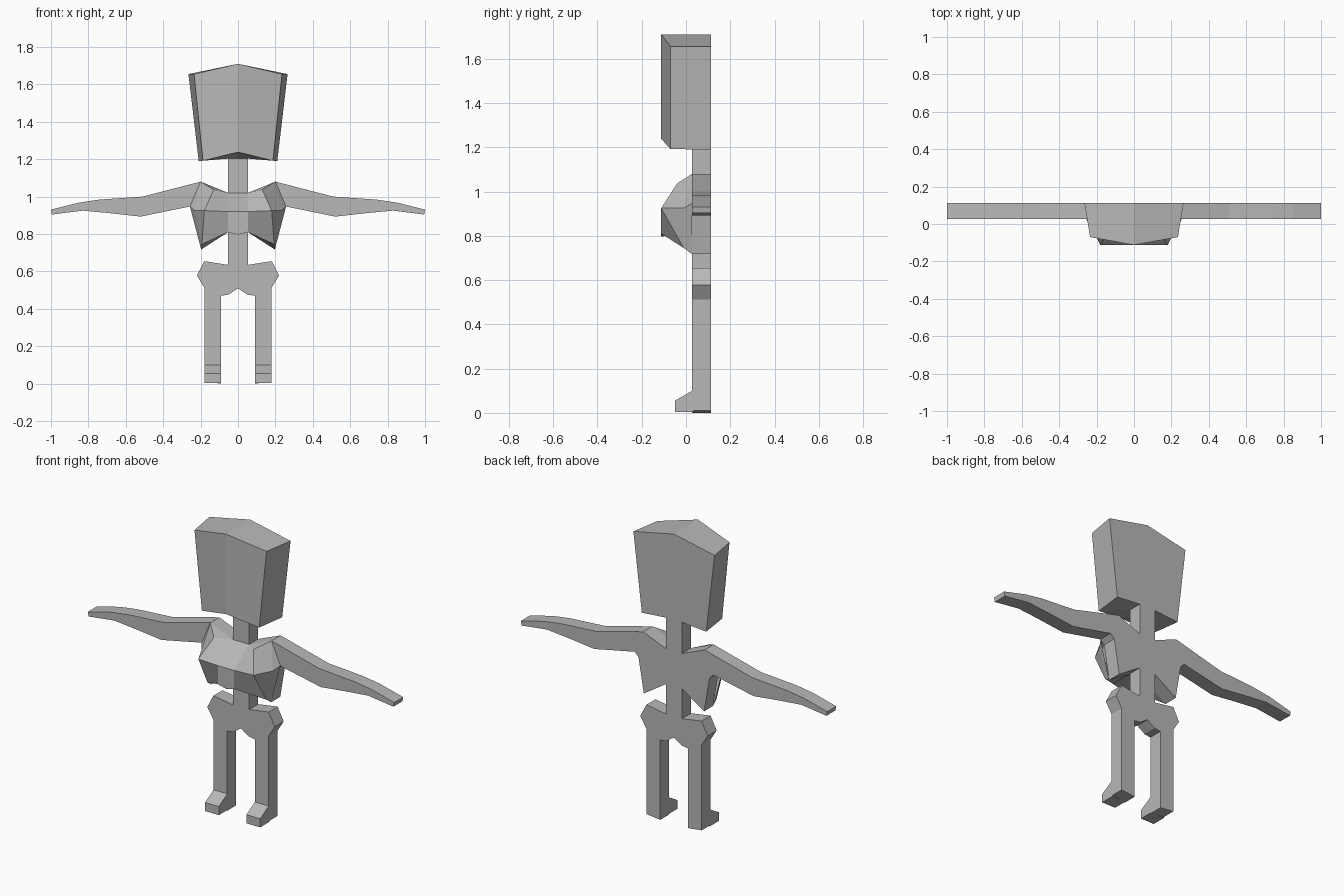
import bpy, bmesh

if "Cube" in bpy.data.objects:
    bpy.data.objects.remove(bpy.data.objects["Cube"])

grey = bpy.data.materials.new("plain grey")
grey.diffuse_color = (0.48, 0.48, 0.48, 1)
grey.use_nodes = True
grey.node_tree.nodes["Principled BSDF"].inputs["Base Color"].default_value = grey.diffuse_color

BACK, SLAB, FRONT = 0.112, 0.028, -0.112


def finish(name, bm, mirror=False):
    bmesh.ops.recalc_face_normals(bm, faces=bm.faces)
    me = bpy.data.meshes.new(name)
    bm.to_mesh(me)
    bm.free()
    me.materials.append(grey)
    ob = bpy.data.objects.new(name, me)
    bpy.context.collection.objects.link(ob)
    if mirror:
        m = ob.modifiers.new("mirror", 'MIRROR')
        m.use_clip = True
    return ob


def prism(name, pts, offset, mirror=False):
    """Extrude a closed 3D outline along an offset vector."""
    bm = bmesh.new()
    f = bm.faces.new([bm.verts.new(p) for p in pts])
    r = bmesh.ops.extrude_face_region(bm, geom=[f], use_keep_orig=True)
    bmesh.ops.translate(bm, vec=offset,
                        verts=[v for v in r["geom"] if isinstance(v, bmesh.types.BMVert)])
    return finish(name, bm, mirror)


def half_shell(name, pts, faces):
    """Right half made of named points, mirrored across x."""
    bm = bmesh.new()
    v = {k: bm.verts.new(p) for k, p in pts.items()}
    for f in faces:
        bm.faces.new([v[k] for k in f.split()])
    return finish(name, bm, True)


# body: flat cut-out of neck, arms, waist, hips and legs
half = [(.053, 1.21), (.053, 1.02), (.2, 1.08), (.51, 1.0), (.74, .984),
        (.85, .968), (1, .93), (.995, .904), (.83, .925), (.69, .912),
        (.52, .893), (.257, .947), (.232, .922), (.197, .717), (.053, .81),
        (.053, .635), (.18, .655), (.22, .578), (.18, .513), (.18, .01),
        (.09, .0), (.09, .47), (.05, .476)]
outline = half + [(0, .51)] + [(-x, z) for x, z in reversed(half)]
prism("body", [(x, SLAB, z) for x, z in outline], (0, BACK - SLAB, 0))

# feet: wedge toes in front of each leg
toe = [(.035, .004), (-.05, .004), (-.05, .055), (SLAB, .1), (.035, .1)]
prism("feet", [(.09, y, z) for y, z in toe], (.09, 0, 0), True)

# chest: faceted shell on the front of the body
half_shell("chest", {
    "n0": (0, SLAB, 1.02), "n": (.053, SLAB, 1.02), "s": (.2, SLAB, 1.08),
    "p": (.13, -.04, 1.037), "a": (.18, FRONT, .925), "m": (.053, FRONT, .92),
    "m0": (0, FRONT, .92), "e": (.232, -.01, .925), "g": (.257, SLAB, .947),
    "b": (.193, -.01, .745), "c": (.197, SLAB, .717), "l": (.053, FRONT, .81),
    "l0": (0, FRONT, .797), "w": (.053, SLAB, .81), "w0": (0, SLAB, .81),
}, ["n0 n m m0", "n p a m", "n s p", "s g e", "s e a p", "a e b", "a b l m",
    "m l l0 m0", "e g c b", "b c w l", "l w w0 l0"])

# head: tapered block with a ridge down the middle
half_shell("head", {
    "t": (0, FRONT, 1.71), "tb": (0, BACK, 1.71), "f": (.235, -.07, 1.655),
    "k": (.265, BACK, 1.655), "fl": (.187, -.07, 1.192), "kl": (.21, BACK, 1.19),
    "c": (0, FRONT, 1.238), "n": (.053, SLAB, 1.203), "n0": (0, SLAB, 1.203),
    "b": (.053, BACK, 1.203), "b0": (0, BACK, 1.203),
}, ["t f k tb", "t c fl f", "f fl kl k", "tb k kl b b0", "c n0 n fl",
    "fl n b kl", "n n0 b0 b"])
